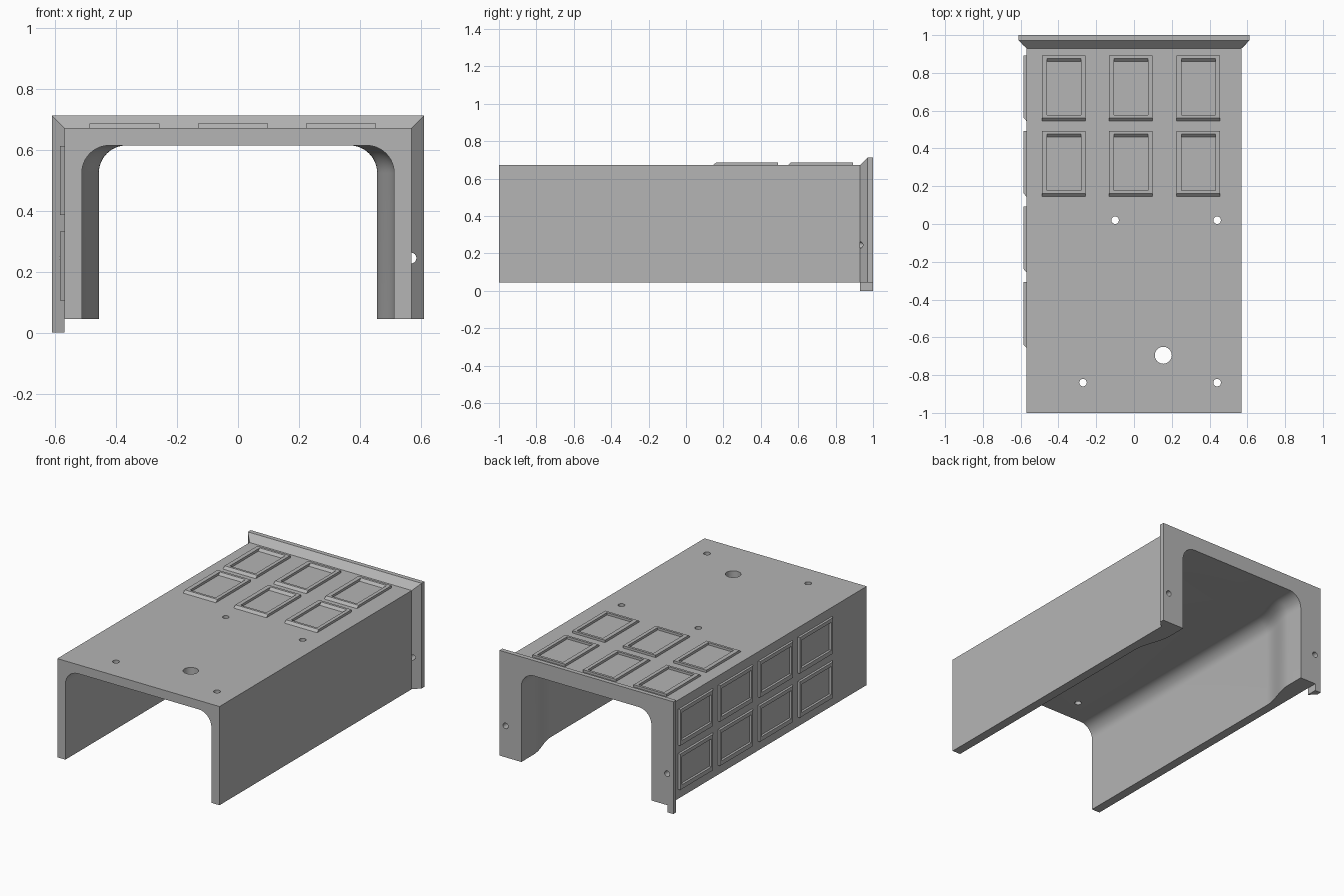
import bpy, bmesh, math
from mathutils import Matrix

HALF, TOP, BASE, CEIL = 0.57, 0.672, 0.045, 0.615
FLANGE_Y, LIP, RADIUS = 0.93, 0.041, 0.09

cube = bpy.data.objects.get("Cube")
if cube:
    bpy.data.objects.remove(cube, do_unlink=True)

grey = bpy.data.materials.new("plain grey")
grey.use_nodes = True
colour = (0.46, 0.46, 0.46, 1)
grey.diffuse_color = colour
grey.node_tree.nodes["Principled BSDF"].inputs["Base Color"].default_value = colour


def finish(bm, name):
    bmesh.ops.recalc_face_normals(bm, faces=bm.faces[:])
    mesh = bpy.data.meshes.new(name)
    bm.to_mesh(mesh)
    bm.free()
    mesh.materials.append(grey)
    ob = bpy.data.objects.new(name, mesh)
    bpy.context.collection.objects.link(ob)
    return ob


def loft(bm, rings, close=False):
    """Skin equal-length rings; cap the ends, or join last to first."""
    loops = [[bm.verts.new(p) for p in ring] for ring in rings]
    pairs = list(zip(loops, loops[1:]))
    if close:
        pairs.append((loops[-1], loops[0]))
    else:
        bm.faces.new(loops[0])
        bm.faces.new(loops[-1])
    for a, b in pairs:
        for i in range(len(a)):
            j = (i + 1) % len(a)
            bm.faces.new((a[i], a[j], b[j], b[i]))


def section(y, lip, inner):
    """Arch cross-section: square outside, filleted inside."""
    half = [(HALF + lip, TOP + lip), (HALF + lip, BASE), (inner, BASE)]
    for i in range(13):
        a = math.pi / 2 * i / 12
        half.append((inner - RADIUS * (1 - math.cos(a)),
                     CEIL - RADIUS * (1 - math.sin(a))))
    points = half + [(-x, z) for x, z in reversed(half)]
    return [(x, y, z) for x, z in points]


# Arched cover: thin walls that swell smoothly toward the flanged end
THIN, THICK = 0.513, 0.457
SWELL_START, SWELL_END = 0.62, 0.88
rings = [section(-1, 0, THIN)]
for i in range(17):
    t = i / 16
    s = t * t * (3 - 2 * t)
    rings.append(section(SWELL_START + (SWELL_END - SWELL_START) * t, 0,
                         THIN + (THICK - THIN) * s))
rings += [section(FLANGE_Y, 0, THICK), section(FLANGE_Y + LIP, LIP, THICK),
          section(1, LIP, THICK)]
bm = bmesh.new()
loft(bm, rings)
cover = finish(bm, "arched_cover")

# Drilled holes: four small and one large in the roof, two in the flange
bm = bmesh.new()


def drill(radius, depth, matrix):
    bmesh.ops.create_cone(bm, cap_ends=True, segments=32, radius1=radius,
                          radius2=radius, depth=depth, matrix=matrix)


for x, y, r in [(-0.10, 0.02, 0.02), (0.44, 0.02, 0.02), (-0.27, -0.84, 0.02),
                (0.44, -0.84, 0.02), (0.155, -0.695, 0.045)]:
    drill(r, 0.3, Matrix.Translation((x, y, TOP)))
for side in (-1, 1):
    drill(0.018, 0.14, Matrix.Translation((side * 0.568, 1, 0.245))
          @ Matrix.Rotation(math.pi / 2, 4, "X"))
cutter = finish(bm, "hole_cutter")
cutter.hide_render = True
cutter.hide_viewport = True
cut = cover.modifiers.new("holes", "BOOLEAN")
cut.operation = "DIFFERENCE"
cut.solver = "EXACT"
cut.object = cutter

# Apply the cut, then shade the fillets smooth
bpy.context.view_layer.update()
depsgraph = bpy.context.evaluated_depsgraph_get()
mesh = bpy.data.meshes.new_from_object(cover.evaluated_get(depsgraph))
cover.modifiers.clear()
cover.data = mesh
bpy.data.objects.remove(cutter, do_unlink=True)
bpy.ops.object.select_all(action="DESELECT")
bpy.context.view_layer.objects.active = cover
cover.select_set(True)
bpy.ops.object.shade_smooth_by_angle(angle=math.radians(30))

# Tab: the flange's lip runs on to the ground on one side
bm = bmesh.new()
plan = [(-HALF, FLANGE_Y), (-HALF - LIP, FLANGE_Y + LIP), (-HALF - LIP, 1), (-HALF, 1)]
loft(bm, [[(x, y, z) for x, y in plan] for z in (0, BASE)])
finish(bm, "flange_tab")


def frame(name, u0, u1, y0, y1, place):
    """Raised rectangular frame, sloped on its -y facing edges."""
    rise, slope, rim = 0.015, 0.016, 0.027

    def rect(a, b, c, d, n):
        return [place(u, v, n) for u, v in ((a, c), (b, c), (b, d), (a, d))]

    inner = (u0 + rim, u1 - rim + 0.004, y0 + 0.031)
    bm = bmesh.new()
    loft(bm, [rect(u0, u1, y0, y1, 0),
              rect(u0, u1, y0 + slope, y1, rise),
              rect(*inner, y1 - slope, rise),
              rect(*inner, y1 - 2 * slope, 0)], close=True)
    finish(bm, name)


def on_roof(u, v, n):
    return (u, v, TOP + n)


def on_side(u, v, n):
    return (-HALF - n, v, u)


# Window-like frames: two rows of three on the roof, four pairs on one side
for row in range(4):
    y0 = 0.546 - 0.4 * row
    y1 = y0 + 0.347
    if row < 2:
        for col in range(3):
            u = -0.488 + 0.356 * col
            frame(f"roof_frame_{row}_{col}", u, u + 0.23, y0, y1, on_roof)
    for col, z in enumerate((0.105, 0.386)):
        frame(f"side_frame_{row}_{col}", z, z + 0.228, y0, y1, on_side)
